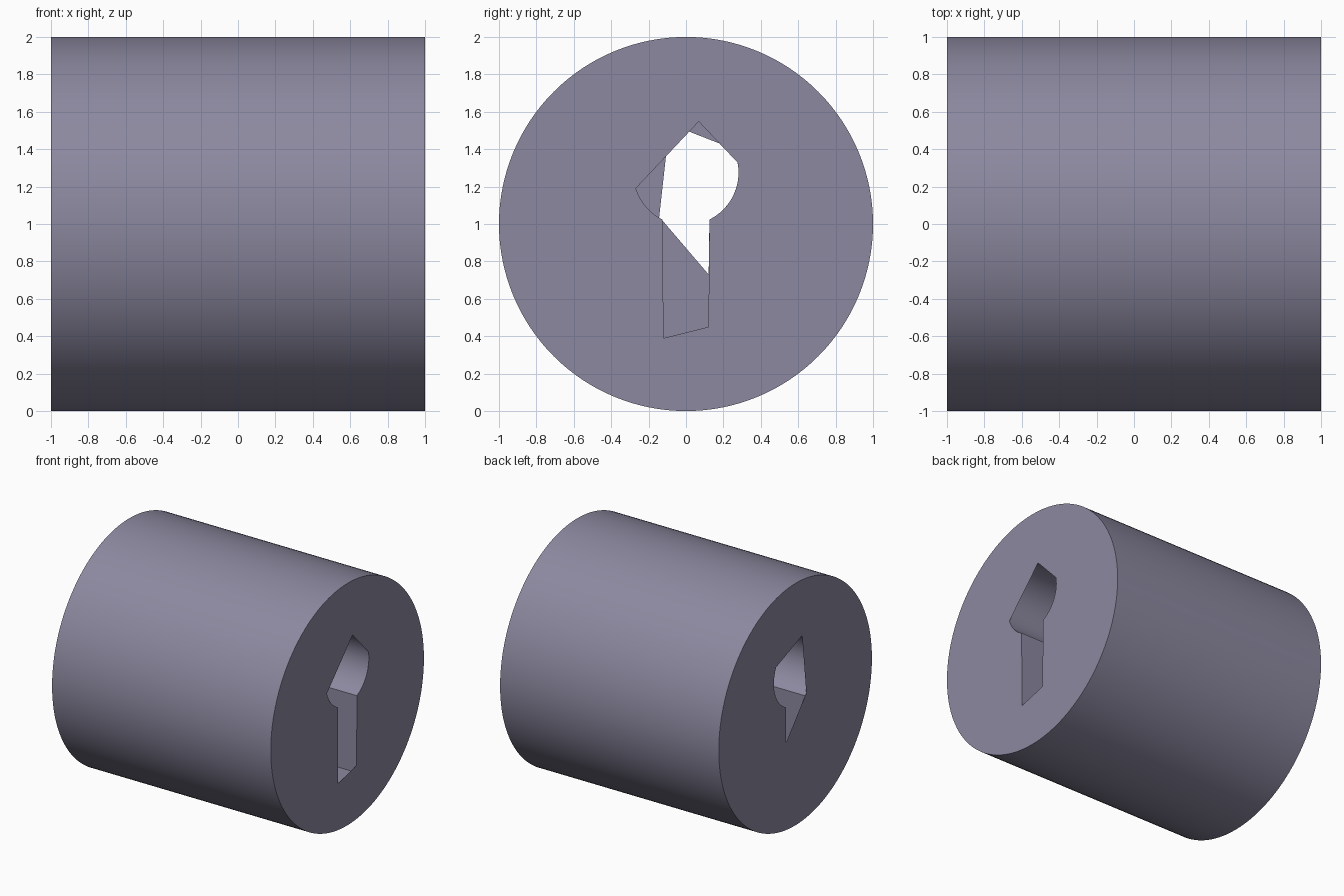
import bpy, bmesh
from math import sin, cos, pi, radians
from mathutils import Vector

if "Cube" in bpy.data.objects:
    bpy.data.objects.remove(bpy.data.objects["Cube"])

CZ, R = 1.275, 0.281      # centre height and radius of the round keyway part
A0, A1 = -63.5, 243.5     # where the slot meets the round part


def arc(a, b, n):
    """Points (y, z) on the round part of the keyway."""
    pts = []
    for i in range(n + 1):
        t = radians(a + (b - a) * i / n)
        pts.append((R * cos(t), CZ + R * sin(t)))
    return pts


def loft(bm, pts, inward):
    """Prism walls along x."""
    rings = [[bm.verts.new((x, y, z)) for y, z in pts] for x in (-1, 1)]
    n = len(pts)
    for i in range(n):
        j = (i + 1) % n
        f = [rings[0][i], rings[0][j], rings[1][j], rings[1][i]]
        bm.faces.new(f if inward else f[::-1])


def holed_cap(bm, x, outer, hole):
    """Flat end disc with an opening."""
    edges = []
    for pts in (outer, hole):
        vs = [bm.verts.new((x, y, z)) for y, z in pts]
        edges += [bm.edges.new((vs[i], vs[(i + 1) % len(vs)])) for i in range(len(vs))]
    res = bmesh.ops.triangle_fill(bm, edges=edges, use_beauty=True, normal=Vector((x, 0, 0)))
    for f in [g for g in res["geom"] if isinstance(g, bmesh.types.BMFace)]:
        f.normal_update()
        if f.normal.x * x < 0:
            f.normal_flip()


N = 128
rim = [(cos(2 * pi * i / N), 1 + sin(2 * pi * i / N)) for i in range(N)]
bm = bmesh.new()

# Outer barrel, counter-clockwise rim seen from +x
loft(bm, rim, False)
for f in bm.faces:
    f.normal_update()
    if f.normal.dot(f.calc_center_median() - Vector((0, 0, 1))) < 0:
        f.normal_flip()

# Keyway walls: full round top with a straight slot below
before = set(bm.faces)
loft(bm, [(-0.12, 0.39), (0.12, 0.39)] + arc(A0, A1, 40), True)
mid = Vector((0, 0, 1.1))
for f in set(bm.faces) - before:
    f.normal_update()
    if f.normal.dot(f.calc_center_median() - mid) > 0:
        f.normal_flip()

# Right end: opening clipped by straight chords
front_hole = ([(-0.12, 0.39), (0.12, 0.45)] + arc(A0, 11, 12)
              + arc(76, 197.5, 1) + arc(197.5, A1, 8)[1:])
holed_cap(bm, 1, rim, front_hole)

# Left end: narrower opening
back_hole = ([(0.121, 0.73)] + arc(A0, 27, 14)
             + [(-0.088, 1.535), (-0.144, 1.032), (-0.127, 1.02)])
holed_cap(bm, -1, rim, back_hole)

# Join the caps to the barrel
bmesh.ops.remove_doubles(bm, verts=bm.verts, dist=1e-5)
me = bpy.data.meshes.new("lock_cylinder")
bm.to_mesh(me)
bm.free()
ob = bpy.data.objects.new("lock_cylinder", me)
bpy.context.collection.objects.link(ob)

# Dark violet-grey metal
mat = bpy.data.materials.new("dark_metal")
mat.diffuse_color = (0.264, 0.248, 0.35, 1)
mat.use_nodes = True
mat.node_tree.nodes["Principled BSDF"].inputs["Base Color"].default_value = mat.diffuse_color
me.materials.append(mat)

# Smooth round walls, sharp rims
bpy.context.view_layer.objects.active = ob
ob.select_set(True)
bpy.ops.object.shade_smooth_by_angle(angle=radians(30))
